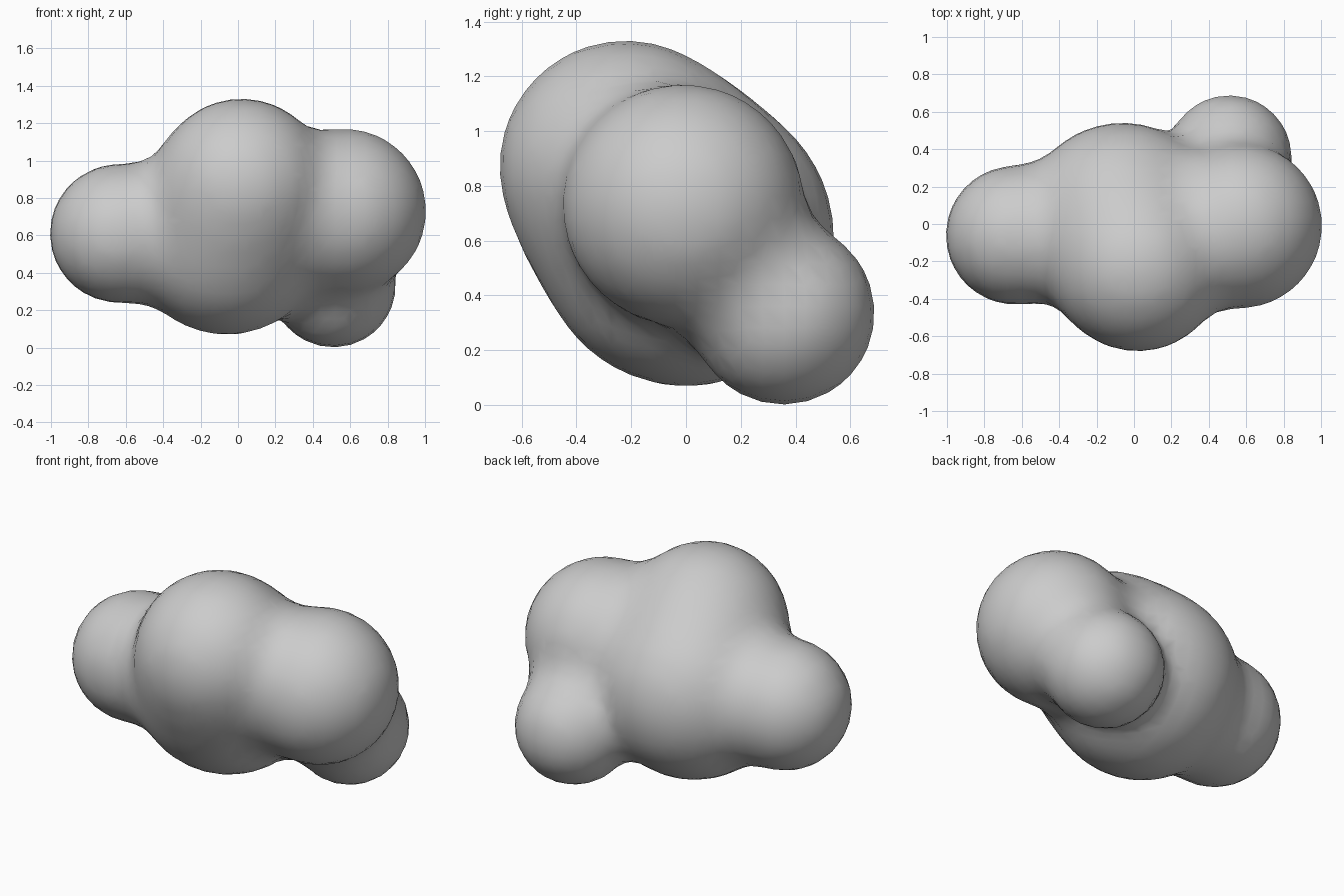
import bpy, bmesh
from mathutils import Vector, Matrix

if "Cube" in bpy.data.objects:
    bpy.data.objects.remove(bpy.data.objects["Cube"])

# Puffs of the cloud: centre and radius
PUFFS = [
    ((-0.06, 0.00, 0.61), 0.54),   # core
    ((0.02, -0.22, 0.87), 0.46),   # upper front
    ((0.565, -0.01, 0.73), 0.44),  # right
    ((-0.635, -0.06, 0.61), 0.37), # left
    ((0.51, 0.355, 0.335), 0.333), # low back
]
BLEND = 0.16


def field(p):
    """Distance to the softly merged puffs."""
    d = None
    for c, r in PUFFS:
        e = (p - Vector(c)).length - r
        if d is None:
            d = e
        else:
            h = max(BLEND - abs(d - e), 0) / BLEND
            d = min(d, e) - h * h * BLEND / 4
    return d


def gradient(p, s=0.002):
    axes = (Vector((s, 0, 0)), Vector((0, s, 0)), Vector((0, 0, s)))
    return Vector([(field(p + a) - field(p - a)) / (2 * s) for a in axes])


# Overlapping spheres, merged into one skin
bm = bmesh.new()
for c, r in PUFFS:
    bmesh.ops.create_icosphere(bm, subdivisions=4, radius=r,
                               matrix=Matrix.Translation(c))
mesh = bpy.data.meshes.new("cloud")
bm.to_mesh(mesh)
bm.free()
cloud = bpy.data.objects.new("cloud", mesh)
bpy.context.collection.objects.link(cloud)
bpy.context.view_layer.objects.active = cloud
cloud.select_set(True)
remesh = cloud.modifiers.new("merge", 'REMESH')
remesh.mode = 'VOXEL'
remesh.voxel_size = 0.08
relax = cloud.modifiers.new("relax", 'SMOOTH')
relax.factor = 0.5
relax.iterations = 4
bpy.ops.object.modifier_apply(modifier="merge")
bpy.ops.object.modifier_apply(modifier="relax")

# Pull the skin onto the softly blended surface
for v in cloud.data.vertices:
    p = v.co.copy()
    for _ in range(5):
        g = gradient(p)
        p -= g * (field(p) / max(g.length_squared, 0.2))
    v.co = p

bpy.ops.object.shade_smooth()
